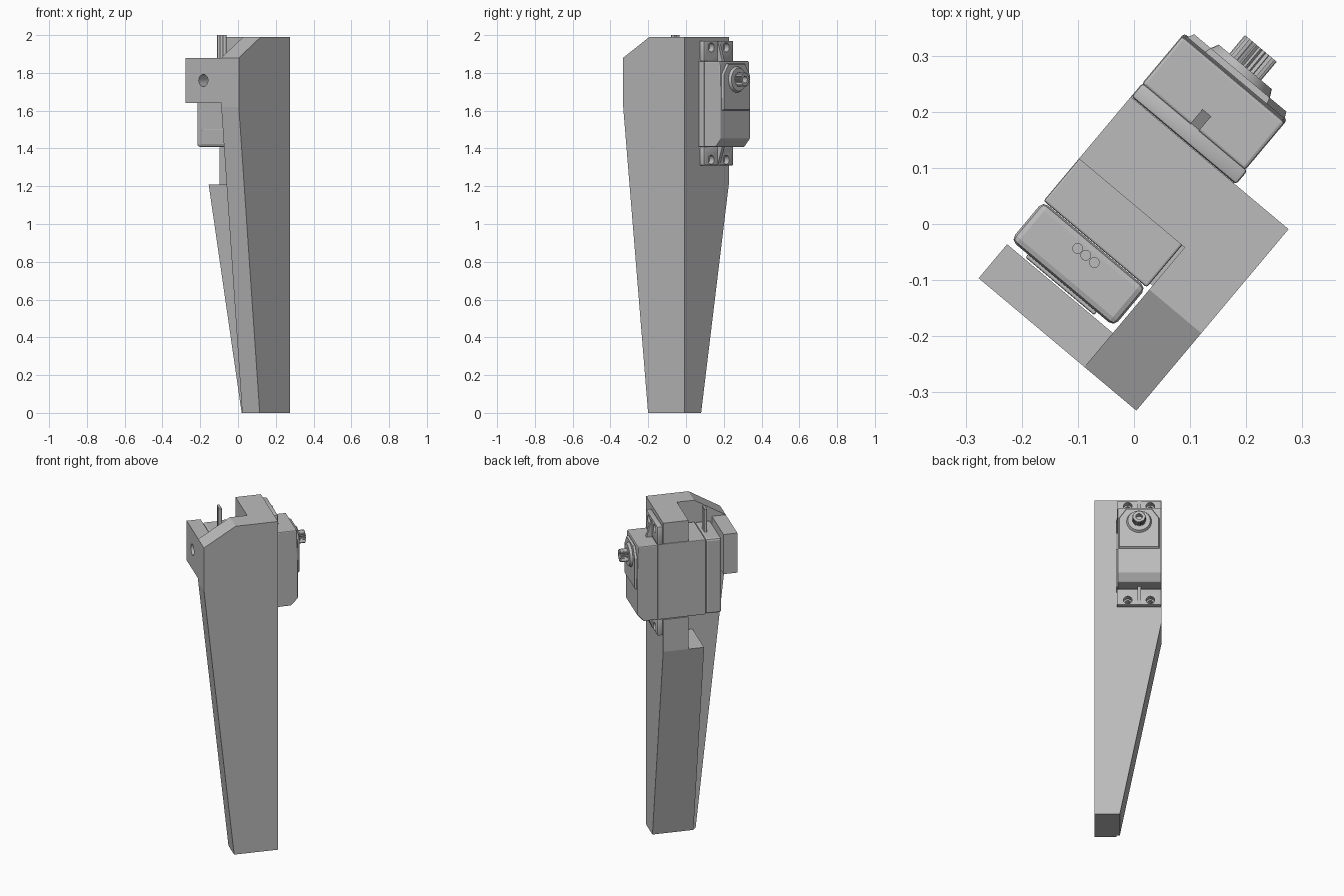
import bpy, bmesh, math
from mathutils import Matrix, Vector

if "Cube" in bpy.data.objects:
    bpy.data.objects.remove(bpy.data.objects["Cube"])

grey = bpy.data.materials.new("plain grey")
grey.use_nodes = True
COLOUR = (0.5, 0.5, 0.5, 1)
grey.diffuse_color = COLOUR
grey.node_tree.nodes["Principled BSDF"].inputs["Base Color"].default_value = COLOUR

# Parts are laid out along u (spline axis), v (width) and z, then turned as a whole
TURN = Matrix.Rotation(math.radians(50), 3, "Z")
ORDER = {"u": lambda p, t: (t, p[0], p[1]),
         "v": lambda p, t: (p[0], t, p[1]),
         "z": lambda p, t: (p[0], p[1], t)}


def prism(name, axis, pts, a, b, bevel=0, end_scale=1):
    """Extrude a profile along an axis from a to b, optionally narrowing."""
    bm = bmesh.new()
    mid = [sum(p[i] for p in pts) / len(pts) for i in (0, 1)]
    far = [[m + (c - m) * end_scale for c, m in zip(p, mid)] for p in pts]
    low = [bm.verts.new(TURN @ Vector(ORDER[axis](p, a))) for p in pts]
    top = [bm.verts.new(TURN @ Vector(ORDER[axis](p, b))) for p in far]
    bm.faces.new(low)
    bm.faces.new(top)
    for i in range(len(pts)):
        j = (i + 1) % len(pts)
        bm.faces.new((low[i], low[j], top[j], top[i]))
    bmesh.ops.recalc_face_normals(bm, faces=bm.faces)
    mesh = bpy.data.meshes.new(name)
    bm.to_mesh(mesh)
    bm.free()
    mesh.materials.append(grey)
    ob = bpy.data.objects.new(name, mesh)
    bpy.context.collection.objects.link(ob)
    if bevel:
        mod = ob.modifiers.new("edge", "BEVEL")
        mod.width, mod.segments = bevel, 2
    return ob


def box(name, u, v, z, bevel=0):
    return prism(name, "u", rect(v, z), *u, bevel=bevel)


def rect(p, q):
    return [(p[0], q[0]), (p[1], q[0]), (p[1], q[1]), (p[0], q[1])]


def circle(cx, cy, r, n=32, tooth=0):
    return [(cx + (r - tooth * (i % 2)) * math.cos(math.tau * i / n),
             cy + (r - tooth * (i % 2)) * math.sin(math.tau * i / n)) for i in range(n)]


def activate(ob):
    bpy.ops.object.select_all(action="DESELECT")
    ob.select_set(True)
    bpy.context.view_layer.objects.active = ob


def cut(ob, cutters):
    activate(ob)
    for c in cutters:
        mod = ob.modifiers.new("hole", "BOOLEAN")
        mod.object, mod.solver = c, "EXACT"
        bpy.ops.object.modifier_apply(modifier=mod.name)
        bpy.data.objects.remove(c)


def smooth(ob):
    activate(ob)
    bpy.ops.object.shade_smooth_by_angle(angle=math.radians(30))


WALL, IN, SIDE = -0.217, -0.096, 0.15   # outer wall, inner wall, open side
BACK, FACE, POST = -0.252, 0.17, 0.026  # u limits of the leg
MID, AXLE = 0.028, 1.765                # spline axis

# Leg: tapered wall, tapered shin, posts below and above the motor
prism("leg_wall", "v", [(-0.08, 0), (FACE, 0), (FACE, 1.99), (-0.072, 1.99),
                        (BACK, 1.88), (BACK, 1.62)], WALL, IN)
slope = SIDE + 0.078
prism("shin_wedge", "u", [(IN, 0), (-0.078, 0), (SIDE, 1.21), (IN, 1.21)], -0.063, FACE)
lower = box("lower_post", (POST, FACE), (IN, SIDE), (1.21, 1.405))
upper = box("upper_post", (POST, FACE), (IN, SIDE), (1.865, 1.99))

# Rear arm with pivot hole
arm = box("rear_arm", (BACK, -0.173), (IN, SIDE), (1.64, 1.88))
cut(arm, [prism("cutter", "u", circle(MID, 1.76, 0.032), -0.3, -0.1)])
smooth(arm)

# Motor case
V, Z = (-0.09, SIDE), (1.408, 1.862)
box("motor_back_cover", (-0.163, -0.073), V, Z, 0.012)
box("motor_body", (-0.072, 0.2), V, Z, 0.004)
prism("motor_front_case", "v", [(0.2, Z[0]), (0.28, Z[0]), (0.318, 1.45), (0.318, 1.66),
                                (0.312, Z[1]), (0.2, Z[1])], *V, bevel=0.006)
tower = [(-0.085, 1.6), (0.141, 1.6), (0.141, 1.79), (0.1, 1.85), (-0.044, 1.85), (-0.085, 1.79)]
prism("gear_housing", "u", tower, 0.316, 0.328, end_scale=0.95)
for z in (1.46, 1.8):
    box("rear_foot", (-0.17, -0.16), (-0.05, 0.11), (z - 0.04, z + 0.04), 0.003)

# Output collar and toothed spline
smooth(prism("output_collar", "u", circle(MID, AXLE, 0.07), 0.326, 0.342, end_scale=0.88))
spline = prism("output_spline", "u", circle(MID, AXLE, 0.037, 48, 0.005), 0.34, 0.385)
cut(spline, [prism("cutter", "u", circle(MID, AXLE, 0.018, 24), 0.355, 0.4)])

# Mounting flanges with screw holes and a stiffening rib
for name, z0, z1, post, root in (("lower", 1.31, 1.409, lower, 1.408),
                                 ("upper", 1.861, 1.97, upper, 1.862)):
    flange = box(name + "_flange", (0.171, 0.203), (IN + 0.002, SIDE), (z0, z1), 0.006)
    activate(flange)
    bpy.ops.object.modifier_apply(modifier="edge")
    tip = z0 if name == "lower" else z1
    hole_z = tip + (0.03 if name == "lower" else -0.035)
    for ob, r, start in ((flange, 0.024, 0.15), (post, 0.016, 0.1)):
        cut(ob, [prism("cutter", "u", circle(MID + s * 0.062, hole_z, r, 24), start, 0.25)
                 for s in (-1, 1)])
        smooth(ob)
    prism(name + "_rib", "v", [(0.2, root), (0.235, root), (0.203, tip), (0.2, tip)],
          MID - 0.01, MID + 0.01)

# Three lead wires
for v in (0.01, 0.03, 0.049):
    smooth(prism("lead_wire", "z", circle(-0.098, v, 0.0095, 16), 1.85, 2.0))
